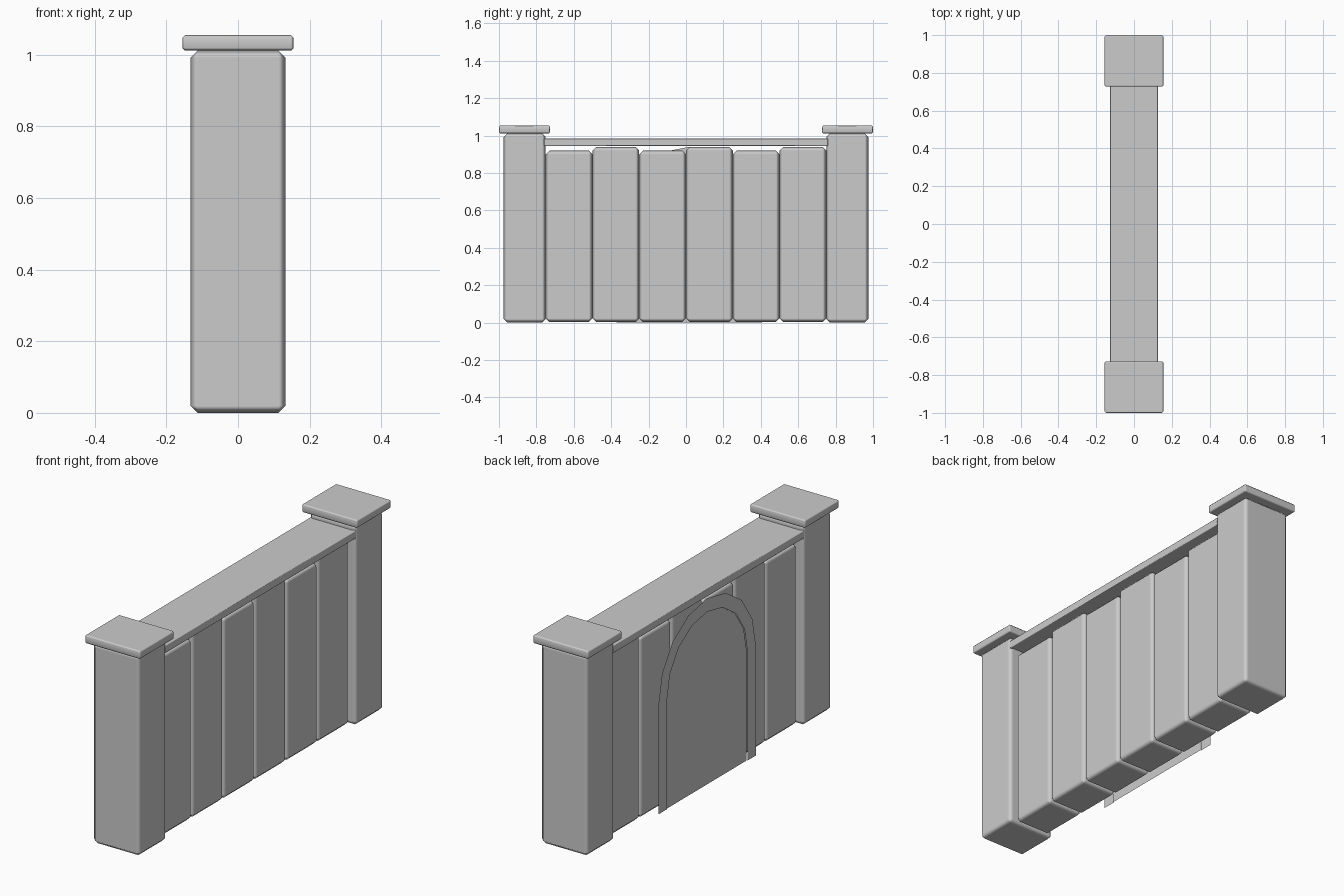
import bpy, bmesh
from math import cos, sin, pi

if "Cube" in bpy.data.objects:
    bpy.data.objects.remove(bpy.data.objects["Cube"], do_unlink=True)

# Single plain stone colour
stone = bpy.data.materials.new("stone_grey")
stone.use_nodes = True
grey = (0.6, 0.6, 0.6, 1)
stone.diffuse_color = grey
bsdf = next(n for n in stone.node_tree.nodes if n.type == 'BSDF_PRINCIPLED')
bsdf.inputs["Base Color"].default_value = grey


def add_object(name, bm):
    mesh = bpy.data.meshes.new(name)
    bm.to_mesh(mesh)
    bm.free()
    mesh.materials.append(stone)
    obj = bpy.data.objects.new(name, mesh)
    bpy.context.scene.collection.objects.link(obj)
    return obj


def block(name, half_x, y0, y1, z0, z1, bevel):
    """Box centred on x with softly shaded chamfered edges."""
    bm = bmesh.new()
    bmesh.ops.create_cube(bm, size=1)
    for v in bm.verts:
        v.co.x *= 2 * half_x
        v.co.y = y0 + (v.co.y + 0.5) * (y1 - y0)
        v.co.z = z0 + (v.co.z + 0.5) * (z1 - z0)
    bmesh.ops.bevel(bm, geom=bm.edges[:], offset=bevel, segments=1,
                    affect='EDGES')
    for f in bm.faces:
        f.smooth = True
    obj = add_object(name, bm)
    normals = obj.modifiers.new("Weighted Normal", 'WEIGHTED_NORMAL')
    normals.weight = 100
    return obj


# End posts with flat caps
for name, s in (("front", -1), ("back", 1)):
    inner, outer = sorted((s * 0.75, s * 0.975))
    block(name + "_post", 0.133, inner, outer, 0, 1.012, 0.02)
    inner, outer = sorted((s * 0.727, s))
    block(name + "_cap", 0.155, inner, outer, 1.012, 1.055, 0.007)

# Wall slabs, alternately short and tall
pitch = 1.5 / 6
for i in range(6):
    y = -0.75 + i * pitch
    top = 0.94 if i % 2 else 0.92
    block(f"wall_slab_{i + 1}", 0.1, y, y + pitch, 0.003, top, 0.02)

# Coping rail over the slabs
block("top_rail", 0.128, -0.76, 0.76, 0.945, 0.985, 0.004)


# Arched doorway on the right-hand face
def arch(x, radius, segments=8, centre_y=0.017, spring_z=0.552):
    arc = [(x, centre_y + radius * cos(pi * i / segments),
            spring_z + radius * sin(pi * i / segments))
           for i in range(segments + 1)]
    return [(x, arc[0][1], 0)] + arc + [(x, arc[-1][1], 0)]


bm = bmesh.new()
outer = [bm.verts.new(p) for p in arch(-0.13, 0.388)]
inner = [bm.verts.new(p) for p in arch(-0.13, 0.32)]
for i in range(len(outer) - 1):
    bm.faces.new((outer[i], inner[i], inner[i + 1], outer[i + 1]))
add_object("arch_frame", bm)

bm = bmesh.new()
bm.faces.new([bm.verts.new(p) for p in reversed(arch(-0.126, 0.32))])
add_object("arch_door", bm)
